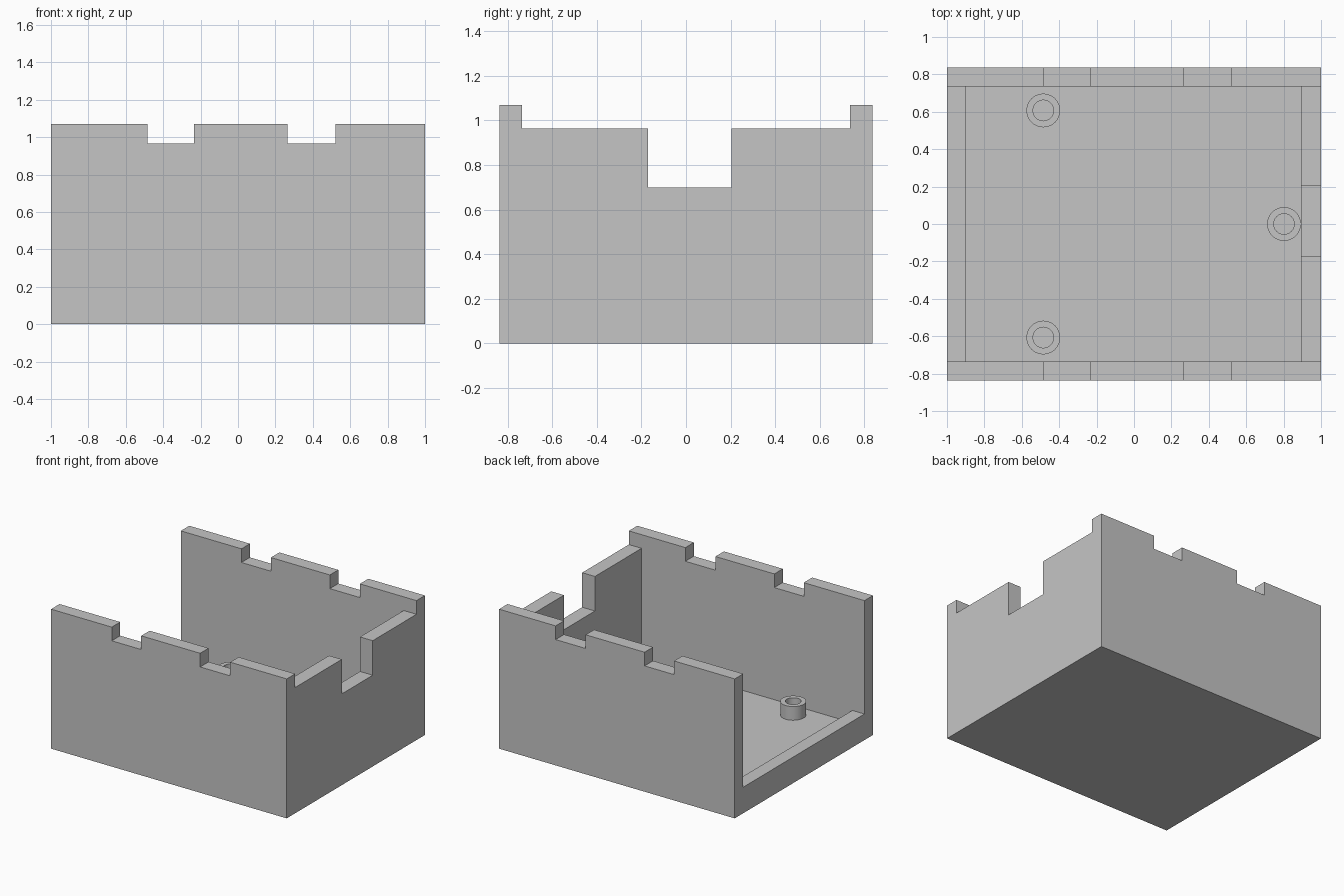
import bpy, bmesh
from math import tau
from mathutils import Vector

default = bpy.data.objects.get("Cube")
if default:
    bpy.data.objects.remove(default, do_unlink=True)

grey = bpy.data.materials.new("plain_grey")
grey.use_nodes = True
colour = (0.56, 0.56, 0.56, 1)
grey.diffuse_color = colour
for node in grey.node_tree.nodes:
    if node.type == 'BSDF_PRINCIPLED':
        node.inputs["Base Color"].default_value = colour

HALF_Y, INNER_Y = 0.8375, 0.735
TOP, RIM, SILL, LIP, FLOOR = 1.07, 0.965, 0.70, 0.20, 0.105
ABOVE = 1.3


def add_object(name, bm):
    bmesh.ops.recalc_face_normals(bm, faces=bm.faces)
    mesh = bpy.data.meshes.new(name)
    bm.to_mesh(mesh)
    bm.free()
    mesh.materials.append(grey)
    obj = bpy.data.objects.new(name, mesh)
    bpy.context.collection.objects.link(obj)
    return obj


def activate(obj):
    bpy.ops.object.select_all(action='DESELECT')
    obj.select_set(True)
    bpy.context.view_layer.objects.active = obj


def box(name, low, high):
    bm = bmesh.new()
    bmesh.ops.create_cube(bm, size=1)
    low, high = Vector(low), Vector(high)
    bmesh.ops.scale(bm, vec=high - low, verts=bm.verts)
    bmesh.ops.translate(bm, vec=(low + high) / 2, verts=bm.verts)
    return add_object(name, bm)


def cut(target, low, high):
    cutter = box("cutter", low, high)
    cutter.hide_render = True
    mod = target.modifiers.new("cut", 'BOOLEAN')
    mod.operation = 'DIFFERENCE'
    mod.solver = 'EXACT'
    mod.object = cutter
    activate(target)
    bpy.ops.object.modifier_apply(modifier=mod.name)
    bpy.data.objects.remove(cutter, do_unlink=True)


# Open-topped case
case = box("case", (-1, -HALF_Y, 0), (1, HALF_Y, TOP))
cut(case, (-0.897, -INNER_Y, FLOOR), (0.892, INNER_Y, ABOVE))
# Open end with a low lip
cut(case, (-1.2, -INNER_Y, LIP), (-0.8, INNER_Y, ABOVE))
# Lowered end wall and its opening
cut(case, (0.8, -INNER_Y, RIM), (1.2, INNER_Y, ABOVE))
cut(case, (0.8, -0.17, SILL), (1.2, 0.205, ABOVE))
# Notches through both long walls
for x0, x1 in ((-0.485, -0.235), (0.265, 0.52)):
    cut(case, (x0, -1, RIM), (x1, 1, ABOVE))


# Hollow mounting posts, each a rectangle spun round its axis
def post(name, x, y):
    bm = bmesh.new()
    ring = [bm.verts.new((r, 0, z)) for r, z in
            ((0.055, 0.08), (0.09, 0.08), (0.09, 0.21), (0.055, 0.21))]
    edges = [bm.edges.new((ring[i - 1], ring[i])) for i in range(len(ring))]
    bmesh.ops.spin(bm, geom=ring + edges, cent=(0, 0, 0), axis=(0, 0, 1),
                   angle=tau, steps=48)
    bmesh.ops.remove_doubles(bm, verts=bm.verts, dist=0.0005)
    obj = add_object(name, bm)
    obj.location = (x, y, 0)
    activate(obj)
    bpy.ops.object.shade_smooth_by_angle()


post("front_post", -0.485, -0.607)
post("back_post", -0.485, 0.607)
post("end_post", 0.802, 0.0)
